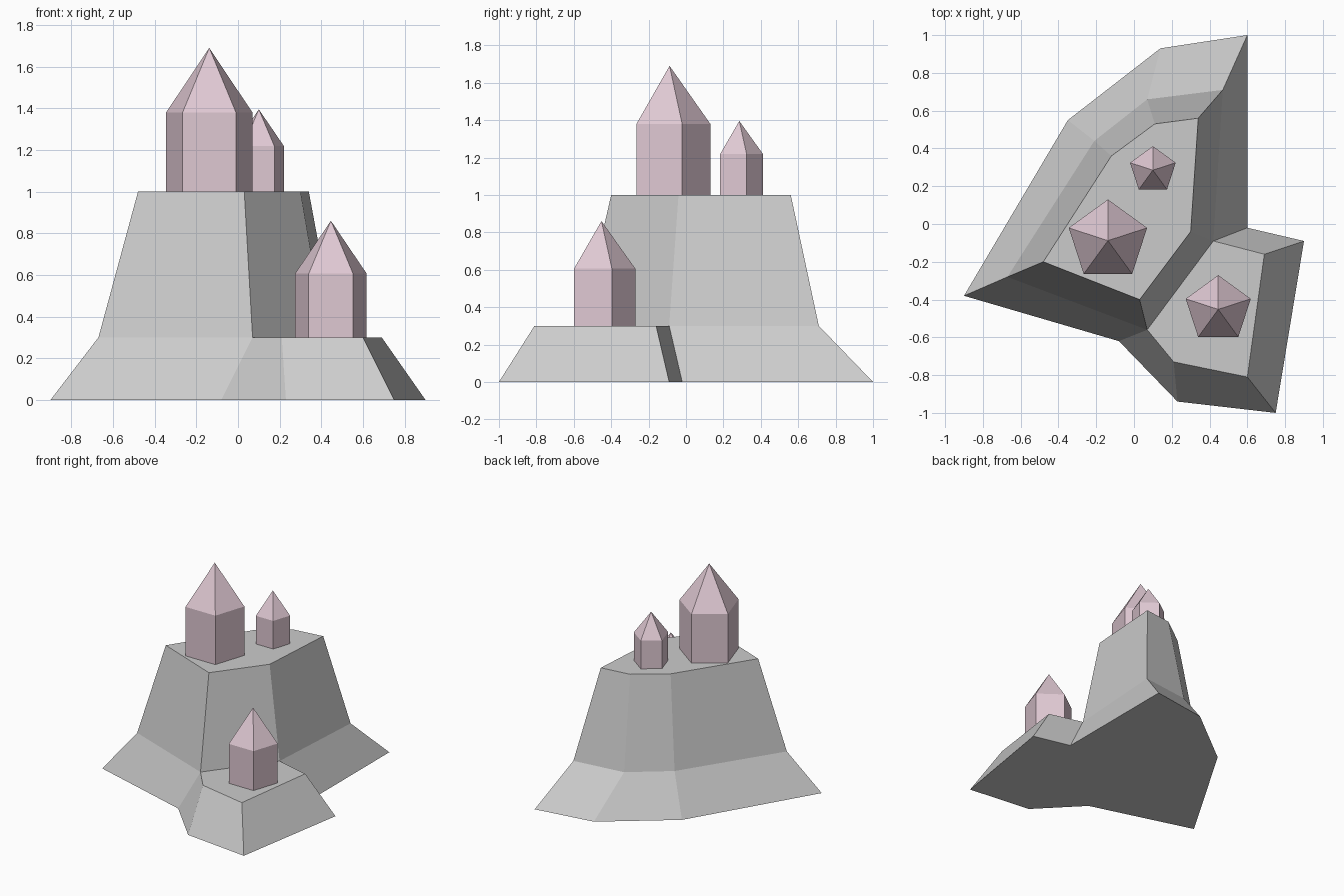
import bpy, bmesh
from math import cos, sin, tau, pi

if "Cube" in bpy.data.objects:
    bpy.data.objects.remove(bpy.data.objects["Cube"])

pink = bpy.data.materials.new("pink_crystal")
pink.diffuse_color = (0.74, 0.58, 0.65, 1)
pink.use_nodes = True
pink.node_tree.nodes["Principled BSDF"].inputs["Base Color"].default_value = pink.diffuse_color


def finish(name, bm, material=None):
    bmesh.ops.recalc_face_normals(bm, faces=bm.faces)
    mesh = bpy.data.meshes.new(name)
    bm.to_mesh(mesh)
    bm.free()
    obj = bpy.data.objects.new(name, mesh)
    bpy.context.collection.objects.link(obj)
    if material:
        mesh.materials.append(material)
    return obj


def ring(bm, points, z):
    return [bm.verts.new((x, y, z)) for x, y in points]


def bridge(bm, low, high):
    n = len(low)
    for i in range(n):
        j = (i + 1) % n
        bm.faces.new((low[i], low[j], high[j], high[i]))


# Rock outlines: ground, ledge height, and upper plateau
ground = [(-0.9, -0.38), (-0.35, 0.55), (0.14, 0.93), (0.6, 1.0), (0.6, -0.02),
          (0.9, -0.09), (0.75, -1.0), (0.23, -0.94), (-0.08, -0.62)]
ledge = [(-0.67, -0.28), (-0.21, 0.44), (0.07, 0.66), (0.47, 0.71), (0.42, -0.09),
         (0.69, -0.16), (0.6, -0.81), (0.21, -0.73), (0.07, -0.56)]
plateau = [(-0.48, -0.2), (-0.12, 0.36), (0.11, 0.53), (0.34, 0.56), (0.3, -0.04), (0.03, -0.4)]

# Rock: sloped foot, low ledge at the front right, tall block behind
bm = bmesh.new()
foot = ring(bm, ground, 0)
mid = ring(bm, ledge, 0.3)
top = ring(bm, plateau, 1.0)
bridge(bm, foot, mid)
bridge(bm, mid[:5] + mid[8:], top)
bm.faces.new(foot)
bm.faces.new(mid[4:])
bm.faces.new(top)
finish("rock", bm)


# Crystals: five-sided columns with pointed tips
def crystal(name, x, y, radius, base, shoulder, tip):
    bm = bmesh.new()
    outline = [(x + radius * cos(pi / 2 + tau * i / 5), y + radius * sin(pi / 2 + tau * i / 5))
               for i in range(5)]
    low, high = ring(bm, outline, base), ring(bm, outline, shoulder)
    apex = bm.verts.new((x, y, tip))
    bridge(bm, low, high)
    bm.faces.new(low)
    for i in range(5):
        bm.faces.new((high[i], high[(i + 1) % 5], apex))
    finish(name, bm, pink)


crystal("large_crystal", -0.138, -0.088, 0.218, 1.0, 1.38, 1.69)
crystal("small_crystal", 0.1, 0.285, 0.127, 1.0, 1.218, 1.395)
crystal("ledge_crystal", 0.446, -0.452, 0.181, 0.3, 0.606, 0.86)
